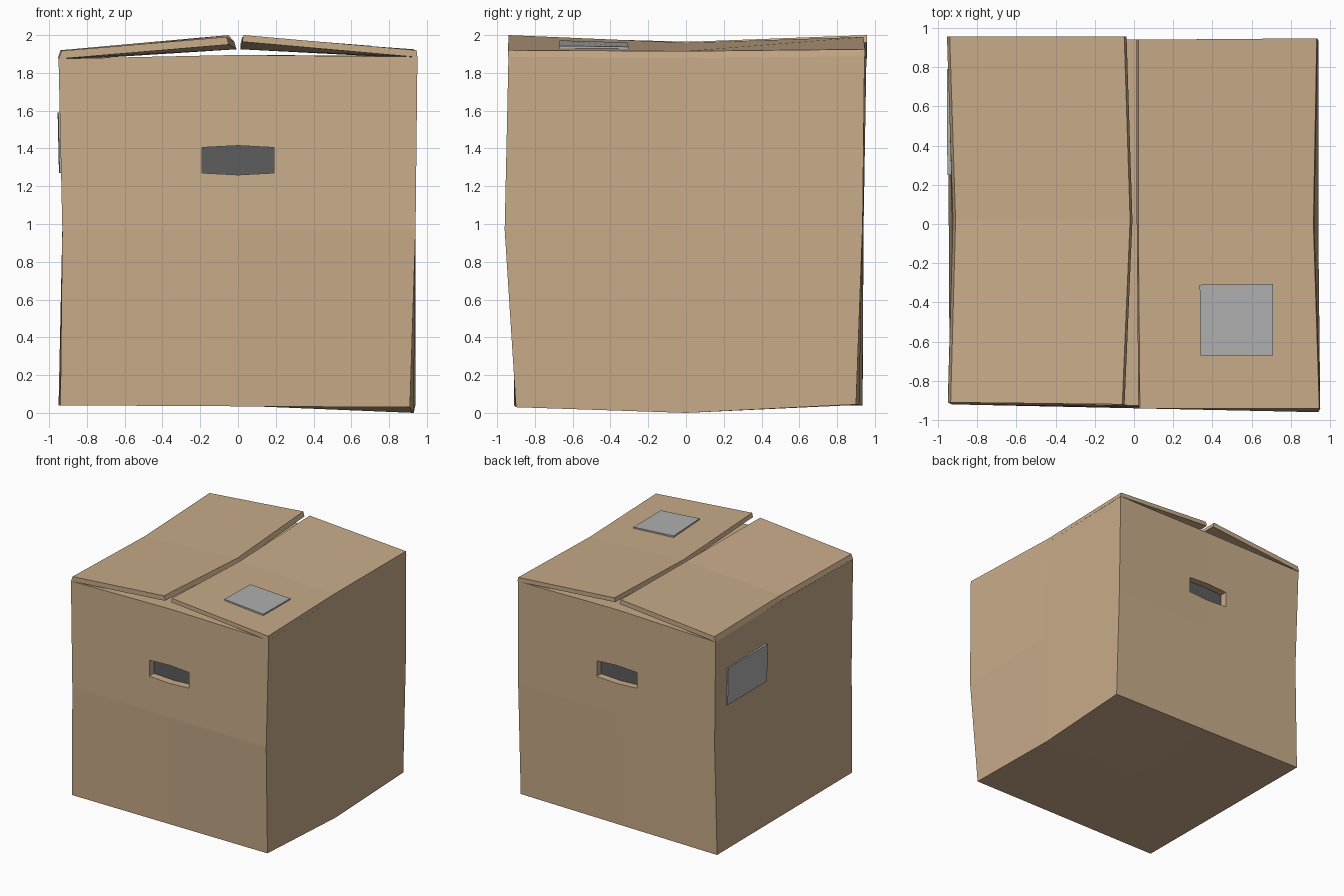
import bpy, bmesh
from mathutils import Vector

if "Cube" in bpy.data.objects:
    bpy.data.objects.remove(bpy.data.objects["Cube"])


def material(name, rgb):
    m = bpy.data.materials.new(name)
    m.diffuse_color = (*rgb, 1)
    m.use_nodes = True
    m.node_tree.nodes["Principled BSDF"].inputs["Base Color"].default_value = m.diffuse_color
    return m


CARD = material("cardboard", (0.58, 0.41, 0.25))
LABEL = material("label_grey", (0.43, 0.43, 0.43))
DARK = material("dark_grey", (0.11, 0.11, 0.11))


def finish(name, bm, mat):
    bmesh.ops.recalc_face_normals(bm, faces=bm.faces)
    mesh = bpy.data.meshes.new(name)
    bm.to_mesh(mesh)
    bm.free()
    mesh.materials.append(mat)
    ob = bpy.data.objects.new(name, mesh)
    bpy.context.collection.objects.link(ob)
    return ob


def slab(name, rows, offsets, mat):
    """Closed sheet: a grid of points, each row thickened by its own offset."""
    bm = bmesh.new()
    a = [[bm.verts.new(p) for p in r] for r in rows]
    b = [[bm.verts.new(Vector(p) + Vector(o)) for p in r] for r, o in zip(rows, offsets)]
    n, m = len(rows), len(rows[0])
    for i in range(n - 1):
        for j in range(m - 1):
            for g in (a, b):
                bm.faces.new((g[i][j], g[i + 1][j], g[i + 1][j + 1], g[i][j + 1]))
    rim = [(0, j) for j in range(m)] + [(i, m - 1) for i in range(1, n)]
    rim += [(n - 1, j) for j in range(m - 2, -1, -1)] + [(i, 0) for i in range(n - 2, 0, -1)]
    for (i, j), (k, l) in zip(rim, rim[1:] + rim[:1]):
        bm.faces.new((a[i][j], a[k][l], b[k][l], b[i][j]))
    return finish(name, bm, mat)


# Box body: four crooked corner columns (bottom, middle, top)
cols = {
    (-1, -1): [(-0.94, -0.91, 0.04), (-0.93, -0.92, 0.97), (-0.95, -0.91, 1.875)],
    (1, -1): [(0.91, -0.90, 0.03), (0.94, -0.96, 0.97), (0.95, -0.94, 1.885)],
    (-1, 1): [(-0.95, 0.935, 0.04), (-0.93, 0.94, 0.98), (-0.95, 0.955, 1.875)],
    (1, 1): [(0.94, 0.90, 0.045), (0.94, 0.935, 1.0), (0.935, 0.945, 1.89)],
}
fixed = {(1, 0, -1): (0.93, 0, 0.0), (-1, 0, 1): (-0.925, 0.02, 1.87),
         (1, 0, 1): (0.92, 0, 1.88), (0, -1, 1): (0, -0.925, 1.895),
         (0, 1, 1): (0, 0.94, 1.895)}
bm = bmesh.new()
bmesh.ops.create_cube(bm, size=2)
bmesh.ops.subdivide_edges(bm, edges=bm.edges[:], cuts=1, use_grid_fill=True)
for v in bm.verts:
    k = tuple(round(c) for c in v.co)
    near = [Vector(c[k[2] + 1]) for s, c in cols.items()
            if k[0] in (0, s[0]) and k[1] in (0, s[1])]
    v.co = Vector(fixed[k]) if k in fixed else sum(near, Vector()) / len(near)
body = finish("box_body", bm, CARD)


# Hand holes cut into front and back, each with a dark panel at the bottom
def hole_rows(y, grow=0.0):
    xs = (-0.19 - grow, 0, 0.19 + grow)
    return [[(x, y, z) for x, z in zip(xs, zs)]
            for zs in ((1.27 - grow, 1.26 - grow, 1.27 - grow),
                       (1.405 + grow, 1.415 + grow, 1.405 + grow))]


cutters = []
for side, s, floor in (("front", -1, 0.865), ("back", 1, 0.875)):
    cut = slab(side + "_hole_cutter", hole_rows(s * floor), [(0, s * 0.3, 0)] * 2, CARD)
    cut.hide_render = True
    cutters.append(cut)
    mod = body.modifiers.new(side + "_hole", 'BOOLEAN')
    mod.operation = 'DIFFERENCE'
    mod.solver = 'EXACT'
    mod.object = cut
    slab(side + "_hole_panel", hole_rows(s * (floor + 0.004), 0.003),
         [(0, -s * 0.015, 0)] * 2, DARK)
bpy.context.view_layer.update()
cut_mesh = bpy.data.meshes.new_from_object(
    body.evaluated_get(bpy.context.evaluated_depsgraph_get()))
body.modifiers.clear()
body.data = cut_mesh
for c in cutters:
    bpy.data.objects.remove(c)

# Top flaps, hinged at the sides and lifted along the middle
slab("left_flap",
     [[(-0.935, -0.91, 1.917), (-0.91, 0.02, 1.91), (-0.94, 0.957, 1.92)],
      [(-0.06, -0.92, 1.99), (-0.02, 0.02, 1.965), (-0.05, 0.957, 2.0)]],
     [(-0.014, 0, -0.043), (0.012, 0, -0.04)], CARD)
slab("right_flap",
     [[(0.945, -0.942, 1.92), (0.915, 0, 1.915), (0.932, 0.947, 1.925)],
      [(0.03, -0.94, 2.0), (0.022, 0, 1.96), (0.022, 0.94, 1.99)]],
     [(0.005, 0, -0.037), (-0.008, 0, -0.035)], CARD)

# Label on the right flap and label on the left side
slab("top_label",
     [[(0.34, -0.67, 1.972), (0.335, -0.31, 1.961)],
      [(0.71, -0.67, 1.943), (0.71, -0.305, 1.938)]],
     [(0, 0, -0.015)] * 2, LABEL)
slab("side_label",
     [[(-0.945, 0.25, 1.27), (-0.948, 0.79, 1.27)],
      [(-0.952, 0.25, 1.59), (-0.955, 0.79, 1.59)]],
     [(0.02, 0, 0)] * 2, LABEL)
